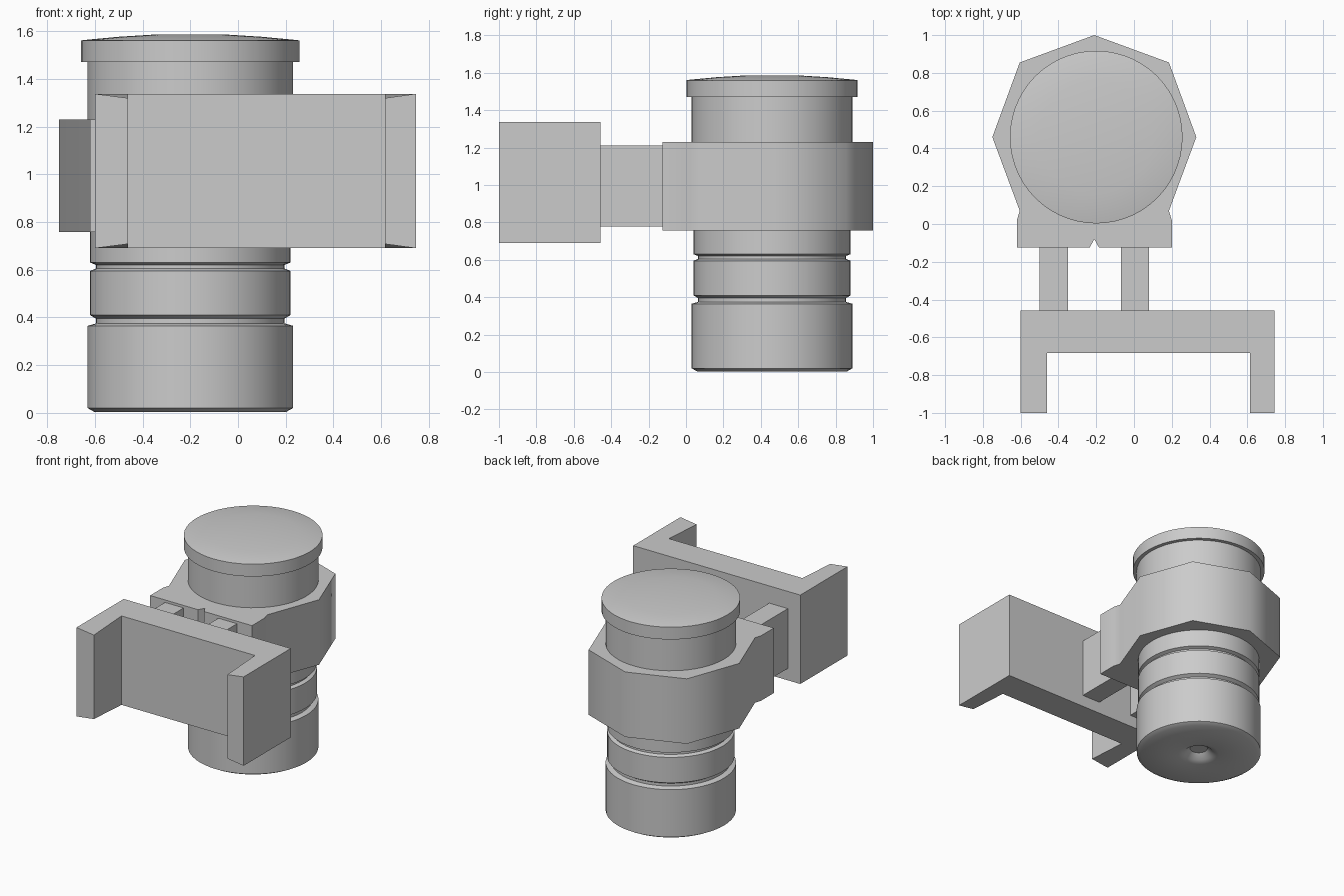
import bpy, bmesh
from math import cos, sin, pi, radians

if "Cube" in bpy.data.objects:
    bpy.data.objects.remove(bpy.data.objects["Cube"])

CX, CY = -0.20, 0.46      # axis of the round body


def finish(bm, name, angle):
    bmesh.ops.remove_doubles(bm, verts=bm.verts, dist=1e-5)
    bmesh.ops.recalc_face_normals(bm, faces=bm.faces)
    me = bpy.data.meshes.new(name)
    bm.to_mesh(me)
    bm.free()
    ob = bpy.data.objects.new(name, me)
    bpy.context.collection.objects.link(ob)
    bpy.ops.object.select_all(action='DESELECT')
    ob.select_set(True)
    bpy.context.view_layer.objects.active = ob
    bpy.ops.object.shade_smooth_by_angle(angle=radians(angle))
    return ob


def lathe(name, profile, n=56):
    """Revolve (radius, z) points round the body axis."""
    bm = bmesh.new()
    rings = []
    for r, z in profile:
        rings.append([bm.verts.new((CX + r * cos(2 * pi * i / n), CY + r * sin(2 * pi * i / n), z))
                      for i in range(n)] if r > 0 else [bm.verts.new((CX, CY, z))])
    for a, b in zip(rings, rings[1:]):
        for i in range(n):
            j = (i + 1) % n
            if len(a) == 1:
                bm.faces.new((a[0], b[i], b[j]))
            elif len(b) == 1:
                bm.faces.new((a[i], a[j], b[0]))
            else:
                bm.faces.new((a[i], a[j], b[j], b[i]))
    return finish(bm, name, 35)


def prism(name, outline, z0, z1, angle=50):
    """Extrude an (x, y) outline upwards."""
    bm = bmesh.new()
    face = bm.faces.new([bm.verts.new((x, y, z0)) for x, y in outline])
    up = bmesh.ops.extrude_face_region(bm, geom=[face])['geom']
    bmesh.ops.translate(bm, vec=(0, 0, z1 - z0),
                        verts=[v for v in up if isinstance(v, bmesh.types.BMVert)])
    return finish(bm, name, angle)


def rect(x0, x1, y0, y1):
    return [(x0, y0), (x1, y0), (x1, y1), (x0, y1)]


# Round body with two grooves and a dimple in the base
lathe("body", [
    (0, 0.05), (0.06, 0.05), (0.10, 0.015), (0.14, 0.003), (0.40, 0.003), (0.43, 0.02),
    (0.43, 0.365), (0.395, 0.375), (0.395, 0.395), (0.42, 0.41),
    (0.42, 0.595), (0.395, 0.605), (0.395, 0.62), (0.42, 0.63),
    (0.42, 0.80), (0.43, 0.80), (0.43, 1.475), (0, 1.475)])

# Slightly domed cap
lathe("cap", [(0, 1.47), (0.457, 1.47), (0.457, 1.56), (0.45, 1.562), (0.30, 1.576),
              (0.14, 1.586), (0, 1.586)])

# Octagonal clamp with a split flange at the front
prism("clamp", [
    (-0.235, -0.125), (-0.21, -0.08), (-0.185, -0.125), (0.20, -0.125), (0.20, 0.02),
    (0.185, 0.07), (0.33, 0.46), (0.185, 0.855), (-0.21, 1.0), (-0.605, 0.855),
    (-0.75, 0.46), (-0.605, 0.07), (-0.62, 0.02), (-0.62, -0.125)], 0.757, 1.23)

# Two posts linking clamp and bracket
for side, x in (("left", -0.50), ("right", -0.07)):
    prism(side + "_post", rect(x, x + 0.15, -0.47, -0.10), 0.777, 1.212)

# Bracket with two forward arms, one outline
prism("bracket", [
    (-0.60, -1.0), (-0.46, -1.0), (-0.46, -0.682), (0.615, -0.682), (0.615, -1.0),
    (0.745, -1.0), (0.745, -0.457), (-0.60, -0.457)], 0.69, 1.337)

# Inner edges of the arms are slightly lower than the outer ones
for v in bpy.data.objects["bracket"].data.vertices:
    if v.co.y < -0.9 and -0.5 < v.co.x < 0.65:
        v.co.z += 0.018 if v.co.z < 1 else -0.018
